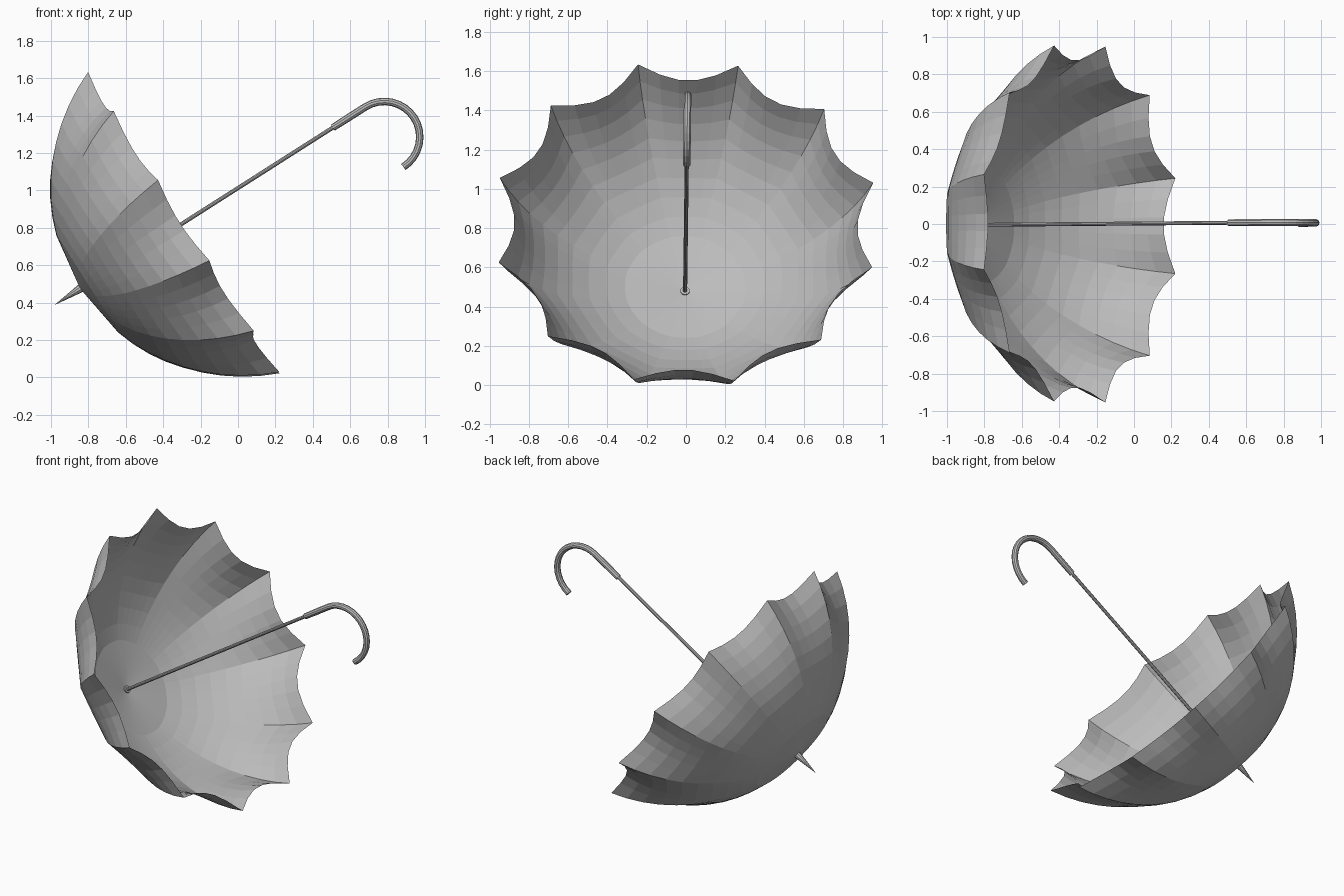
import bpy, bmesh, math
from mathutils import Matrix, Vector

if "Cube" in bpy.data.objects:
    bpy.data.objects.remove(bpy.data.objects["Cube"])

# Local frame: z runs along the shaft from ferrule to handle, origin at rim centre
POSE = (Matrix.Translation((-0.29, 0.0, 0.828)) @ Matrix.Rotation(math.radians(57.5), 4, 'Y')
        @ Matrix.Rotation(-0.007, 4, 'X') @ Matrix.Rotation(-0.011, 4, 'Z'))

RIBS, ACROSS = 12, 5
DOME_R, RIM_R, DEPTH = 1.067, 0.985, 0.657
HALF = math.asin(RIM_R / DOME_R)


def material(name, v):
    m = bpy.data.materials.new(name)
    m.diffuse_color = (v, v, v, 1)
    m.use_nodes = True
    m.node_tree.nodes["Principled BSDF"].inputs["Base Color"].default_value = m.diffuse_color
    return m


grey = material("grey", 0.5)


def finish(bm, name, mat, smooth=None):
    bm.transform(POSE)
    me = bpy.data.meshes.new(name)
    bm.to_mesh(me)
    bm.free()
    ob = bpy.data.objects.new(name, me)
    bpy.context.collection.objects.link(ob)
    me.materials.append(mat)
    if smooth:
        bpy.context.view_layer.objects.active = ob
        ob.select_set(True)
        bpy.ops.object.shade_smooth_by_angle(angle=math.radians(smooth))
        ob.select_set(False)
    return ob


def tube(name, path, mat, sides=10, smooth=None):
    """Sweep a circle along (point, radius) pairs lying in the local xz plane."""
    bm = bmesh.new()
    rings = []
    for i, (p, r) in enumerate(path):
        a, b = path[max(i - 1, 0)][0], path[min(i + 1, len(path) - 1)][0]
        t = (b - a).normalized()
        n = Vector((t.z, 0, -t.x))
        rings.append([bm.verts.new(p + r * (math.cos(k) * n + math.sin(k) * Vector((0, 1, 0))))
                      for k in (2 * math.pi * j / sides for j in range(sides))])
    for A, B in zip(rings, rings[1:]):
        for j in range(sides):
            k = (j + 1) % sides
            bm.faces.new((A[j], A[k], B[k], B[j]))
    bm.faces.new(rings[0][::-1])
    bm.faces.new(rings[-1])
    return finish(bm, name, mat, smooth)


# Canopy: domed panels between the ribs, pulled inward toward a scalloped rim
bm = bmesh.new()
apex = bm.verts.new((0, 0, -DEPTH))
steps = [0.25 + 0.75 * i / 9 for i in range(10)]
rings = []
for t in steps:
    th = t * HALF
    ring = []
    for j in range(RIBS * ACROSS):
        w = 2 * (j % ACROSS) / ACROSS - 1
        sag = (1 - w * w) * t * t
        phi = 2 * math.pi * (j / ACROSS + 0.5) / RIBS
        r = DOME_R * math.sin(th) * (1 - 0.114 * sag)
        z = DOME_R * (1 - math.cos(th)) - DEPTH - 0.025 * sag * t
        ring.append(bm.verts.new((r * math.cos(phi), r * math.sin(phi), z)))
    rings.append(ring)
N = RIBS * ACROSS
for j in range(N):
    k = (j + 1) % N
    bm.faces.new((apex, rings[0][k], rings[0][j]))
    for A, B in zip(rings, rings[1:]):
        bm.faces.new((A[j], A[k], B[k], B[j]))
finish(bm, "canopy", grey)

# Shaft and pointed ferrule
V = lambda x, z: Vector((x, 0, z))
tube("shaft", [(V(0, -DEPTH), 0.011), (V(0, 0.97), 0.011)], grey)
tube("ferrule", [(V(0, -0.815), 0.001), (V(0, -0.645), 0.024)], grey)

# Hooked handle: straight grip, then a half-turn
HOOK = 0.19
path = [(V(0, 0.945), 0.019), (V(0, 1.05), 0.02)]
for i in range(17):
    a = math.pi * i / 16
    path.append((V(HOOK * (1 - math.cos(a)), 1.15 + HOOK * math.sin(a)), 0.02))
tube("handle", path, grey)
